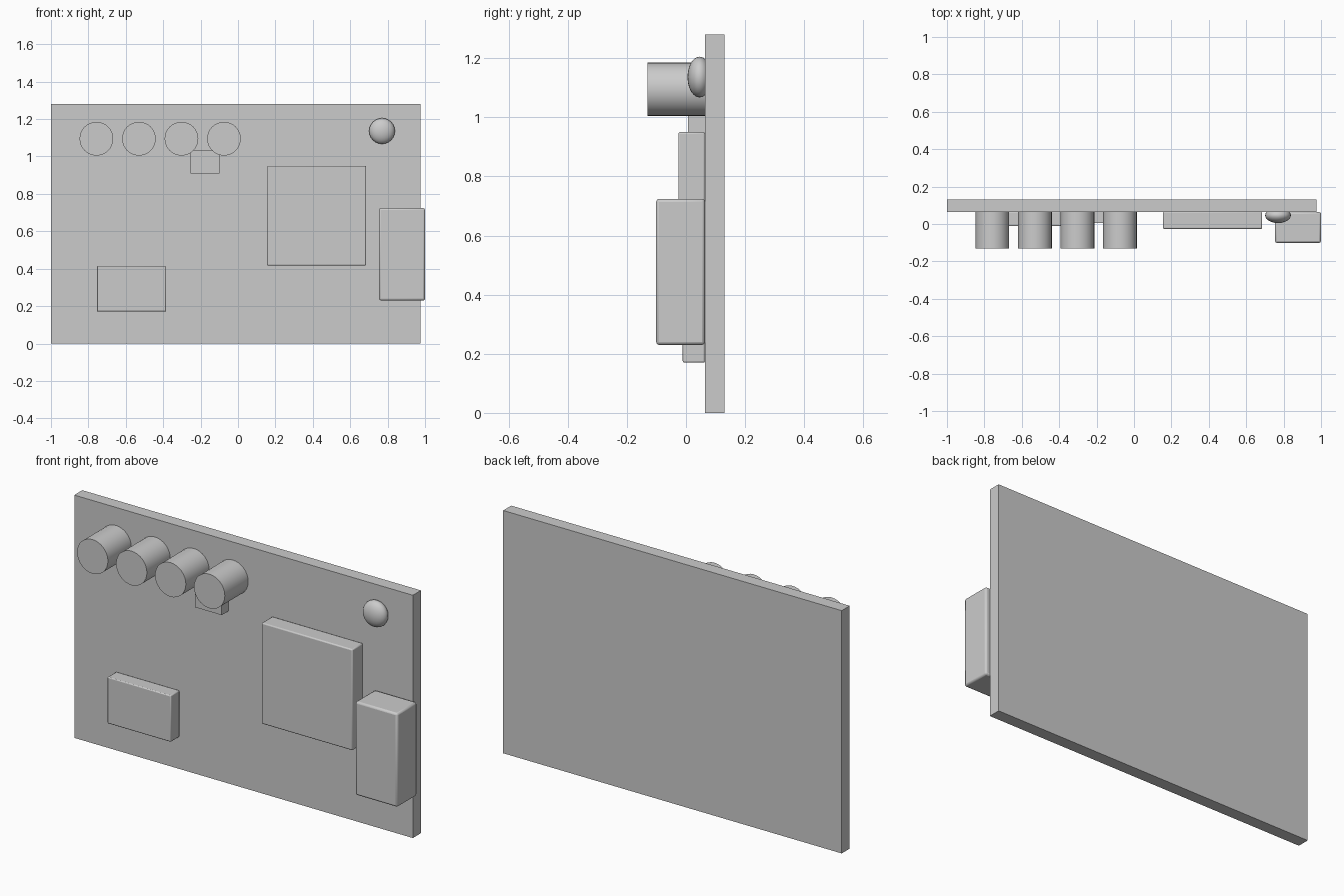
import bpy, math

if "Cube" in bpy.data.objects:
    bpy.data.objects.remove(bpy.data.objects["Cube"])

BOARD_FRONT = 0.064  # y of the board's front face


def box(name, x0, x1, y0, y1, z0, z1, bevel=0.0):
    bpy.ops.mesh.primitive_cube_add(size=1, location=((x0 + x1) / 2, (y0 + y1) / 2, (z0 + z1) / 2))
    ob = bpy.context.object
    ob.name = name
    ob.scale = (x1 - x0, y1 - y0, z1 - z0)
    bpy.ops.object.transform_apply(location=False, rotation=False, scale=True)
    if bevel:
        mod = ob.modifiers.new("soft_edges", "BEVEL")
        mod.width = bevel
        mod.segments = 2
        bpy.ops.object.shade_smooth_by_angle(angle=math.radians(30))
    return ob


# Circuit board
box("board", -1.0, 0.975, BOARD_FRONT, 0.131, 0.0, 1.28)

# Chips and the side connector, seated on the front face
box("main_chip", 0.155, 0.685, -0.026, BOARD_FRONT, 0.417, 0.95, 0.006)
box("small_chip", -0.755, -0.385, -0.011, BOARD_FRONT, 0.17, 0.415, 0.005)
box("tiny_chip", -0.255, -0.099, 0.006, BOARD_FRONT, 0.91, 1.033)
box("side_connector", 0.754, 1.0, -0.101, BOARD_FRONT, 0.23, 0.724, 0.01)

# Row of capacitors
for i in range(4):
    bpy.ops.mesh.primitive_cylinder_add(
        vertices=32, radius=0.09, depth=0.131 + BOARD_FRONT,
        location=(-0.757 + i * 0.2273, (BOARD_FRONT - 0.131) / 2, 1.095),
        rotation=(math.pi / 2, 0, 0))
    bpy.context.object.name = f"capacitor_{i + 1}"
    bpy.ops.object.shade_smooth_by_angle(angle=math.radians(30))

# Domed indicator light, partly sunk into the board
bpy.ops.mesh.primitive_uv_sphere_add(segments=24, ring_count=12, radius=1, location=(0.77, 0.046, 1.136))
light = bpy.context.object
light.name = "indicator_light"
light.scale = (0.069, 0.041, 0.069)
bpy.ops.object.transform_apply(location=False, rotation=False, scale=True)
bpy.ops.object.shade_smooth_by_angle(angle=math.radians(40))
